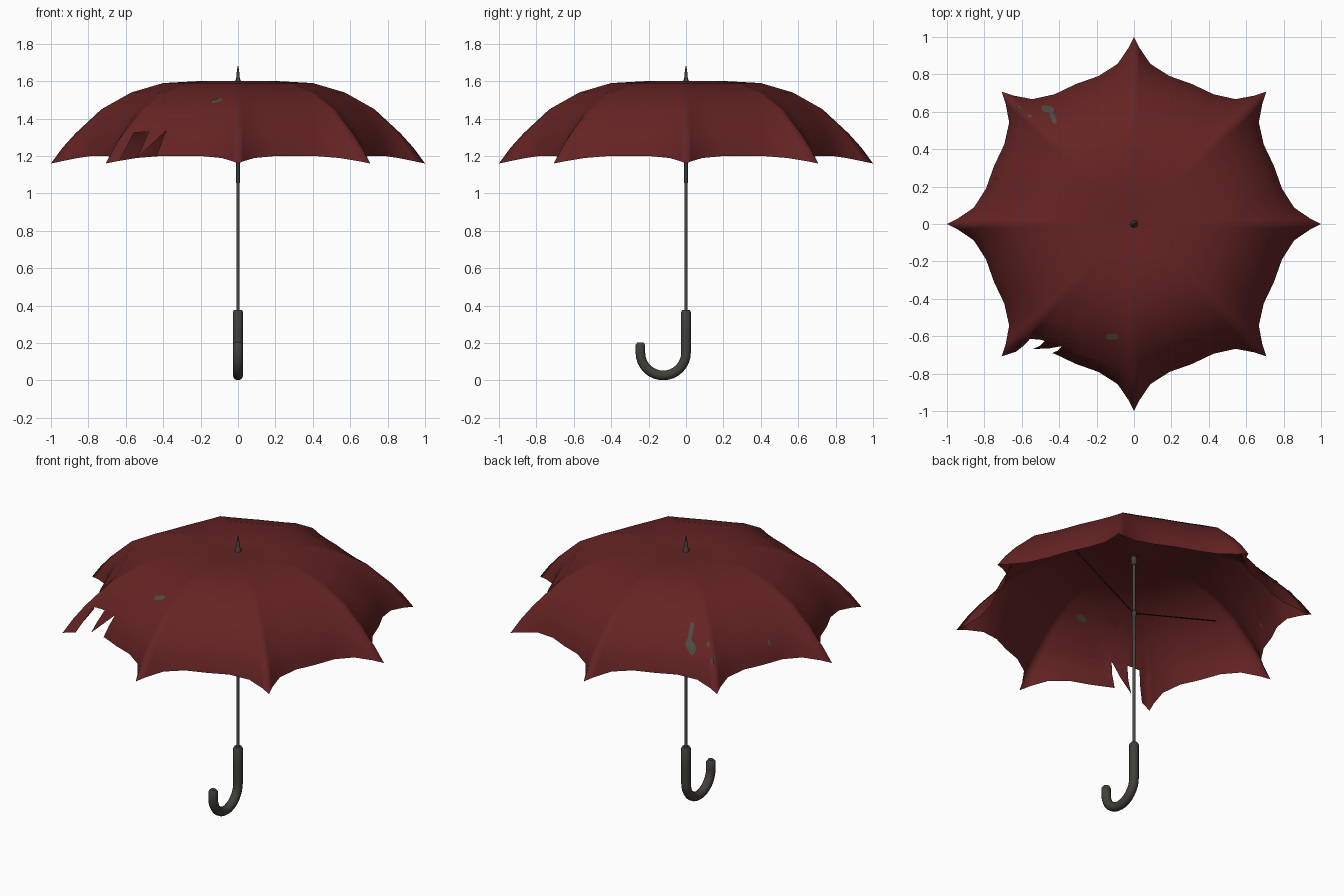
import bpy, bmesh, math
from mathutils import Vector

if "Cube" in bpy.data.objects:
    bpy.data.objects.remove(bpy.data.objects["Cube"])


def mat(name, c):
    m = bpy.data.materials.new(name)
    m.diffuse_color = (*c, 1)
    m.use_nodes = True
    m.node_tree.nodes["Principled BSDF"].inputs["Base Color"].default_value = m.diffuse_color
    return m


RED = mat("dark_red_cloth", (0.13, 0.017, 0.017))
PATCH = mat("grey_patch", (0.075, 0.07, 0.058))
GREY = mat("dark_grey_handle", (0.055, 0.050, 0.042))
STEEL = mat("steel_grey", (0.068, 0.066, 0.058))
BLACK = mat("black_wire", (0.012, 0.012, 0.012))


def finish(name, bm, m):
    me = bpy.data.meshes.new(name)
    bm.to_mesh(me)
    bm.free()
    ob = bpy.data.objects.new(name, me)
    bpy.context.collection.objects.link(ob)
    me.materials.append(m)
    return ob


# Canopy surface: rib profile plus a sag between the eight ribs
RIB = [(0, 1.585), (.1, 1.595), (.22, 1.60), (.40, 1.59), (.57, 1.54),
       (.73, 1.45), (.87, 1.32), (.94, 1.242), (1.0, 1.16)]


def rib_z(u):
    for (a, za), (b, zb) in zip(RIB, RIB[1:]):
        if u <= b:
            return za + (zb - za) * (u - a) / (b - a)
    return RIB[-1][1]


def surf(deg, u):
    s = (deg % 45) / 45
    q = 1 - abs(1 - 2 * s) ** (2 + 2.4 * u ** 3)
    r = u * (1 - 0.19 * (0.4 + 0.6 * u ** 5) * q)
    a = math.radians(deg)
    return Vector((r * math.cos(a), r * math.sin(a), rib_z(u) + 0.04 * u ** 5 * q))


def on_canopy(x, y):
    deg, r = math.degrees(math.atan2(y, x)) % 360, math.hypot(x, y)
    lo, hi = 0, 1
    for _ in range(30):
        mid = (lo + hi) / 2
        if surf(deg, mid).xy.length < r:
            lo = mid
        else:
            hi = mid
    return surf(deg, lo)


FR = [0, .04, .13, .3, .5, .7, .87, .96]
ANG = [45 * (k + f) for k in range(8) for f in FR]
bm = bmesh.new()
top = bm.verts.new((0, 0, RIB[0][1]))
prev = None
for u, _ in RIB[1:]:
    ring = [bm.verts.new(surf(a, u)) for a in ANG]
    n = len(ring)
    for i in range(n):
        j = (i + 1) % n
        if prev:
            bm.faces.new((prev[i], ring[i], ring[j], prev[j]))
        else:
            bm.faces.new((top, ring[i], ring[j]))
    prev = ring

# Jagged tear in the front left panel, drawn in x and z
TEAR = [(-.671, 1.10), (-.556, 1.325), (-.476, 1.33), (-.54, 1.19),
        (-.385, 1.335), (-.476, 1.10)]


def in_panel(f):
    c = f.calc_center_median()
    d = math.degrees(math.atan2(c.y, c.x)) % 360
    return 225 < d < 270 and c.xy.length > 0.6


def in_tear(x, z):
    inside = False
    for (ax, az), (bx, bz) in zip(TEAR, TEAR[1:] + TEAR[:1]):
        if (az > z) != (bz > z) and x < ax + (bx - ax) * (z - az) / (bz - az):
            inside = not inside
    return inside


for (ax, az), (bx, bz) in zip(TEAR, TEAR[1:]):
    fs = [f for f in bm.faces if in_panel(f)]
    geom = set(fs)
    for f in fs:
        geom.update(f.edges)
        geom.update(f.verts)
    bmesh.ops.bisect_plane(bm, geom=list(geom), dist=1e-5, plane_co=(ax, 0, az),
                           plane_no=(bz - az, 0, ax - bx))
gone = []
for f in bm.faces:
    c = f.calc_center_median()
    if in_panel(f) and in_tear(c.x, c.z):
        gone.append(f)
bmesh.ops.delete(bm, geom=gone, context='FACES')
canopy = finish("canopy", bm, RED)
canopy.data.shade_smooth()

# Worn patches: thin plates on both sides (x, y, half length, half width, turn)
SPOTS = [(-.115, -.60, .034, .019, 0), (-.46, .612, .036, .022, -15),
         (-.43, .565, .034, .016, -70), (-.62, .62, .014, .012, 0),
         (-.555, .575, .011, .010, 0), (-.735, .24, .009, .008, 0)]
bm = bmesh.new()
for x, y, a, b, t in SPOTS:
    t = math.radians(t)
    for off in (0.004, -0.004):
        rings = []
        for k in (0.5, 1):
            row = []
            for i in range(12):
                w = math.tau * i / 12
                p, q = k * a * math.cos(w), k * b * math.sin(w) * (1 + .2 * math.cos(2 * w))
                v = on_canopy(x + p * math.cos(t) - q * math.sin(t),
                              y + p * math.sin(t) + q * math.cos(t))
                out = Vector((v.x, v.y, 0.6)).normalized()
                row.append(bm.verts.new(v + out * off))
            rings.append(row)
        mid = on_canopy(x, y)
        c = bm.verts.new(mid + Vector((mid.x, mid.y, 0.6)).normalized() * off)
        for i in range(12):
            j = (i + 1) % 12
            fs = [(c, rings[0][i], rings[0][j]),
                  (rings[0][i], rings[1][i], rings[1][j], rings[0][j])]
            for f in fs:
                bm.faces.new(f if off > 0 else f[::-1])
finish("worn_patches", bm, PATCH)


# Turned parts on the z axis
def lathe(name, prof, m, n=16):
    bm = bmesh.new()
    rows = [[bm.verts.new((r * math.cos(math.tau * i / n), r * math.sin(math.tau * i / n), z))
             for i in range(n)] for r, z in prof]
    for lo, hi in zip(rows, rows[1:]):
        for i in range(n):
            j = (i + 1) % n
            bm.faces.new((lo[i], lo[j], hi[j], hi[i]))
    bm.faces.new(rows[0][::-1])
    bm.faces.new(rows[-1])
    ob = finish(name, bm, m)
    ob.data.shade_smooth()
    ob.data.set_sharp_from_angle(angle=math.radians(40))
    return ob


lathe("pole", [(.008, .36), (.008, 1.60)], STEEL)
lathe("runner", [(.008, 1.05), (.011, 1.06), (.011, 1.20), (.015, 1.205), (.015, 1.23), (.009, 1.235)], GREY)
lathe("hub", [(.010, 1.53), (.018, 1.54), (.018, 1.57), (.012, 1.585)], GREY)
lathe("top_spike", [(.020, 1.58), (.018, 1.60), (.010, 1.612), (.008, 1.64), (.002, 1.68)], GREY)


# Tubes along a path
def tube(name, pts, rad, m):
    cu = bpy.data.curves.new(name, 'CURVE')
    cu.dimensions = '3D'
    cu.bevel_depth = 1.0
    cu.bevel_resolution = 3
    cu.use_fill_caps = True
    sp = cu.splines.new('POLY')
    sp.points.add(len(pts) - 1)
    rads = rad if isinstance(rad, list) else [rad] * len(pts)
    for p, co, r in zip(sp.points, pts, rads):
        p.co = (*co, 1)
        p.radius = r
    cu.materials.append(m)
    ob = bpy.data.objects.new(name, cu)
    bpy.context.collection.objects.link(ob)
    return ob


# Hooked handle
R, ZC, T = .122, .149, .027
path = [(0, 0, .376), (0, 0, .366), (0, 0, .25)]
path += [(0, -R + R * math.cos(math.pi * i / 16), ZC - R * math.sin(math.pi * i / 16)) for i in range(17)]
path += [(0, -2 * R, .19), (0, -2 * R, .203)]
tube("handle", path, [.021] + [T] * (len(path) - 2) + [.017], GREY)

# The two remaining stretchers
tube("stretcher_right", [(.01, 0, 1.22), (.55, 0, 1.54)], .0035, BLACK)
tube("stretcher_left", [(-.01, 0, 1.22), (-.60, 0, 1.39)], .0035, BLACK)
